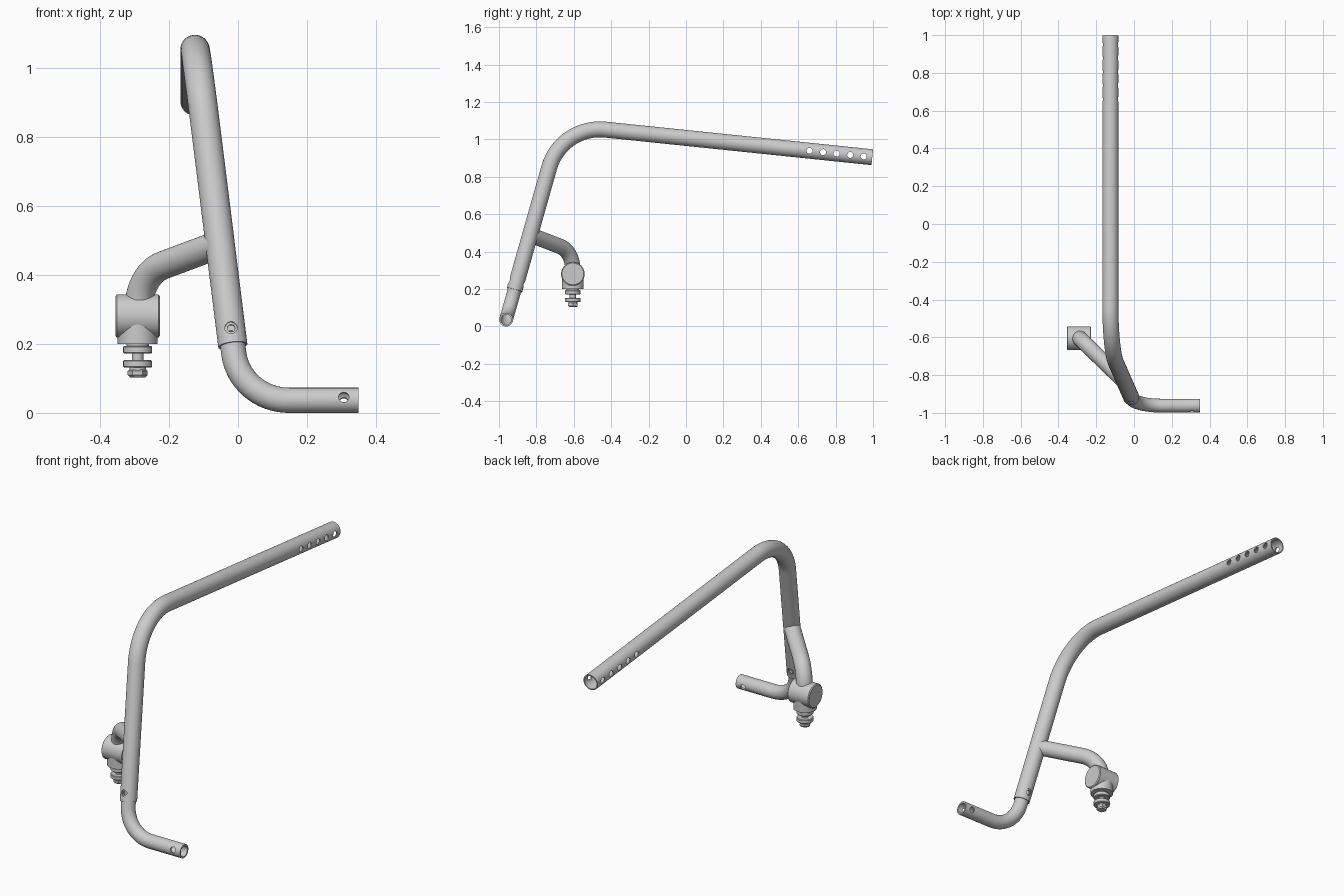
import bpy, bmesh, math
from mathutils import Vector as V

if "Cube" in bpy.data.objects:
    bpy.data.objects.remove(bpy.data.objects["Cube"])

SIDES = 48


def finish(name, bm):
    bmesh.ops.recalc_face_normals(bm, faces=bm.faces)
    mesh = bpy.data.meshes.new(name)
    bm.to_mesh(mesh)
    bm.free()
    ob = bpy.data.objects.new(name, mesh)
    bpy.context.collection.objects.link(ob)
    return ob


def activate(ob):
    bpy.ops.object.select_all(action='DESELECT')
    ob.select_set(True)
    bpy.context.view_layer.objects.active = ob


def smooth(ob):
    activate(ob)
    bpy.ops.object.shade_smooth_by_angle(angle=math.radians(30))


def bent_path(a, p, b, t, steps=16):
    """Two straights joined by an arc that starts t before the corner p."""
    u, v = (a - p).normalized(), (b - p).normalized()
    half = u.angle(v) / 2
    c = p + (u + v).normalized() * t / math.cos(half)
    s, e = p + u * t - c, p + v * t - c
    ang = s.angle(e)
    arc = [c + (s * math.sin((1 - k / steps) * ang) + e * math.sin(k / steps * ang)) / math.sin(ang)
           for k in range(steps + 1)]
    return [a] + arc + [b]


def tube(name, path, r_out, r_in=0):
    """Sweep a round section along a path, hollow when r_in is given."""
    bm = bmesh.new()
    dirs = [(q - p).normalized() for p, q in zip(path, path[1:])]
    tans = [dirs[0]] + [(d + e).normalized() for d, e in zip(dirs, dirs[1:])] + [dirs[-1]]
    n = tans[0].orthogonal().normalized()
    skins = [[], []] if r_in else [[]]
    for i, (p, t) in enumerate(zip(path, tans)):
        if i:
            n = tans[i - 1].rotation_difference(t) @ n
        b = t.cross(n)
        for skin, r in zip(skins, (r_out, r_in)):
            skin.append([bm.verts.new(p + r * (n * math.cos(a) + b * math.sin(a)))
                         for a in (2 * math.pi * k / SIDES for k in range(SIDES))])

    def bridge(r0, r1):
        for k in range(SIDES):
            j = (k + 1) % SIDES
            bm.faces.new((r0[k], r0[j], r1[j], r1[k]))

    for skin in skins:
        for r0, r1 in zip(skin, skin[1:]):
            bridge(r0, r1)
    for end in (0, -1):
        if r_in:
            bridge(skins[0][end], skins[1][end])
        else:
            bm.faces.new(skins[0][end])
    return finish(name, bm)


def cut(ob, cutters):
    for c in cutters:
        m = ob.modifiers.new("cut", 'BOOLEAN')
        m.operation, m.solver, m.object = 'DIFFERENCE', 'EXACT', c
        activate(ob)
        bpy.ops.object.modifier_apply(modifier=m.name)
        bpy.data.objects.remove(c)


def pin(centre, direction, r, length=0.2):
    d = V(direction).normalized() * length / 2
    return tube("hole_cutter", [centre - d, centre + d], r)


def lathe(name, profile, axis, origin, sides=SIDES):
    """Revolve (radius, height) points around an axis direction."""
    bm = bmesh.new()
    q = V((0, 0, 1)).rotation_difference(V(axis))
    rings = [[bm.verts.new(V(origin) + q @ V((r * math.cos(a), r * math.sin(a), h)))
              for a in (2 * math.pi * k / sides for k in range(sides))] for r, h in profile]
    for r0, r1 in zip(rings, rings[1:]):
        for k in range(sides):
            j = (k + 1) % sides
            bm.faces.new((r0[k], r0[j], r1[j], r1[k]))
    bm.faces.new(rings[0])
    bm.faces.new(rings[-1])
    ob = finish(name, bm)
    smooth(ob)
    return ob


# Key points of the frame
low = V((-0.015, -0.917, 0.195))
corner = V((-0.125, -0.667, 1.077))
far = V((-0.125, 0.996, 0.905))
up = (corner - low).normalized()
across = V((0, -0.963, 0.27))

# Long upper tube with adjustment holes and a pin hole at the lower end
main = tube("main_tube", bent_path(low, corner, far, 0.237), 0.0425, 0.0368)
along = (far - corner).normalized()
holes = [pin(corner + along * ((y - corner.y) / along.y), (1, 0, 0), 0.016)
         for y in (0.66, 0.733, 0.805, 0.878, 0.95)]
pin_point = low + up * 0.043
cut(main, holes + [pin(pin_point, across, 0.018)])
smooth(main)

# Lower bent tube, sleeved into the upper tube
foot = low - up * (0.158 / up.z)
foot.z = 0.0365
lower = tube("lower_tube", bent_path(low + up * 0.11, foot, V((0.35, foot.y, 0.0365)), 0.143),
             0.0365, 0.028)
cut(lower, [pin(V((0.307, foot.y, 0.0365)), across, 0.015), pin(pin_point, across, 0.011)])
smooth(lower)

# Side branch, trimmed to the upper tube
root = low + up * (0.295 / up.z)
branch = tube("branch_tube", bent_path(root, V((-0.288, -0.605, 0.402)),
                                       V((-0.288, -0.605, 0.27)), 0.1), 0.041)
cut(branch, [pin(root, up, 0.0415, 0.4)])
smooth(branch)

# Pivot hub and its socket
hub = V((-0.291, -0.605, 0.281))
lathe("pivot_hub", [(0.058, -0.064), (0.063, -0.06), (0.063, 0.06), (0.058, 0.064)], (1, 0, 0), hub)
lathe("hub_socket", [(0.058, 0.2), (0.058, 0.28)], (0, 0, 1), (hub.x, hub.y, 0))

# Stud, washers and nut
base = (hub.x, hub.y, 0)
lathe("stud", [(0.017, 0.115), (0.017, 0.173), (0.033, 0.173), (0.033, 0.21)], (0, 0, 1), base)
for i, z in enumerate((0.172, 0.131)):
    lathe(f"washer_{i + 1}", [(0.039, z), (0.042, z + 0.003), (0.042, z + 0.019), (0.039, z + 0.022)],
          (0, 0, 1), base)
lathe("nut_collar", [(0.024, 0.12), (0.024, 0.134)], (0, 0, 1), base)
lathe("nut", [(0.022, 0.103), (0.029, 0.11), (0.029, 0.122), (0.025, 0.126)], (0, 0, 1), base, 6)
